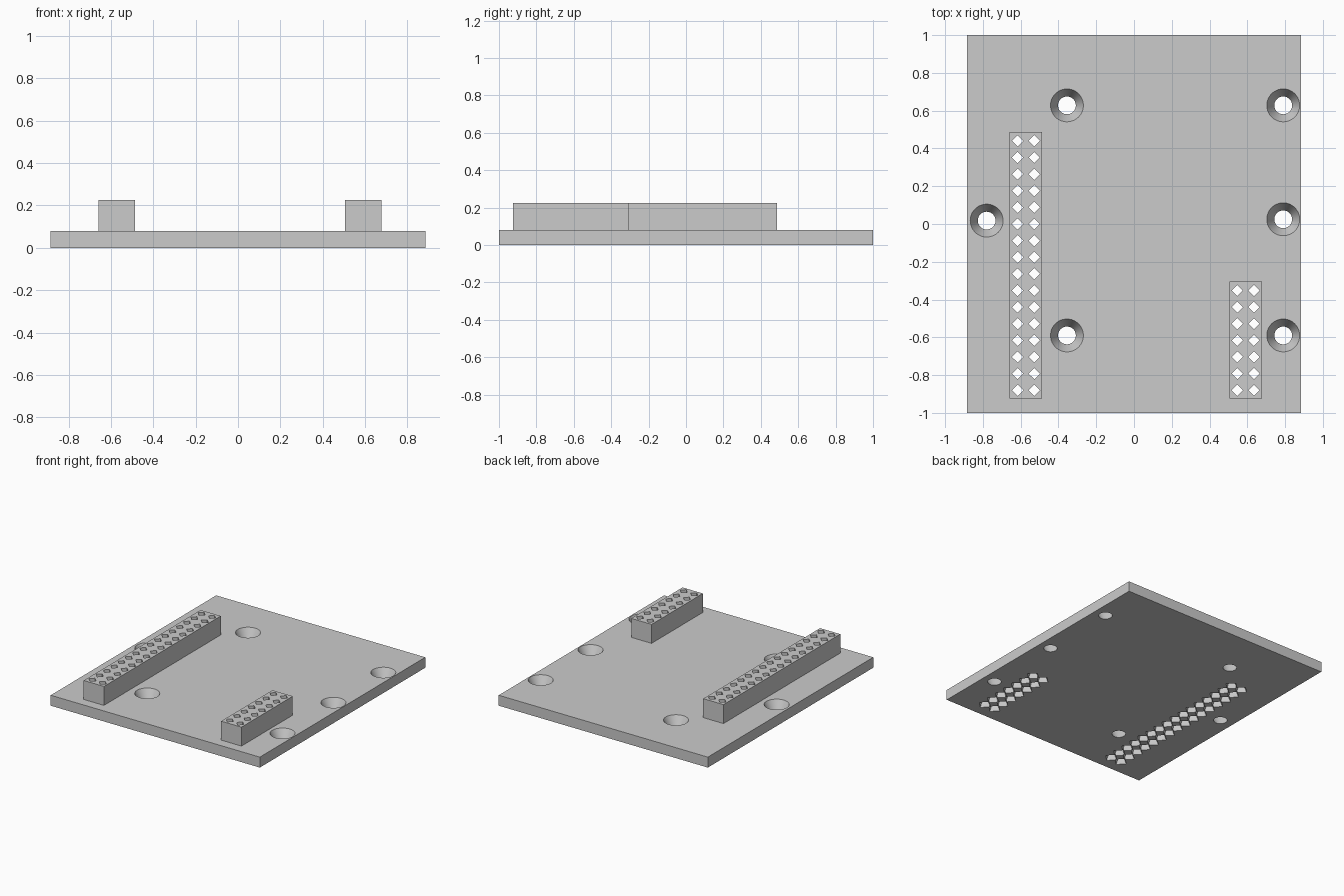
import bpy
import bmesh
from math import radians, cos, sin, tau

old = bpy.data.objects.get("Cube")
if old:
    bpy.data.objects.remove(old, do_unlink=True)

PLATE_TOP, HEADER_TOP = 0.08, 0.225
PITCH = 0.088

grey = bpy.data.materials.new("plain grey")
grey.use_nodes = True
colour = (0.6, 0.6, 0.6, 1)
grey.diffuse_color = colour
grey.node_tree.nodes["Principled BSDF"].inputs["Base Color"].default_value = colour


def finish(name, bm):
    bmesh.ops.recalc_face_normals(bm, faces=bm.faces)
    mesh = bpy.data.meshes.new(name)
    bm.to_mesh(mesh)
    bm.free()
    mesh.materials.append(grey)
    obj = bpy.data.objects.new(name, mesh)
    bpy.context.collection.objects.link(obj)
    return obj


def box(name, x0, x1, y0, y1, z0, z1):
    bm = bmesh.new()
    bmesh.ops.create_cube(bm, size=1)
    for v in bm.verts:
        v.co = ((x0 + x1) / 2 + v.co.x * (x1 - x0),
                (y0 + y1) / 2 + v.co.y * (y1 - y0),
                (z0 + z1) / 2 + v.co.z * (z1 - z0))
    return finish(name, bm)


def hole_cutter(name, centres, profile, sides):
    """Closed turned solids, one at each centre; profile lists (radius, z)."""
    bm = bmesh.new()
    for cx, cy in centres:
        rings = [[bm.verts.new((cx + r * cos(tau * i / sides),
                                cy + r * sin(tau * i / sides), z))
                  for i in range(sides)] for r, z in profile]
        for low, high in zip(rings, rings[1:]):
            for i in range(sides):
                j = (i + 1) % sides
                bm.faces.new((low[i], low[j], high[j], high[i]))
        bm.faces.new(rings[0][::-1])
        bm.faces.new(rings[-1])
    obj = finish(name, bm)
    obj.hide_render = True
    return obj


def cut(obj, cutter):
    mod = obj.modifiers.new("holes", 'BOOLEAN')
    mod.operation = 'DIFFERENCE'
    mod.solver = 'EXACT'
    mod.use_self = True
    mod.object = cutter
    bpy.ops.object.select_all(action='DESELECT')
    obj.select_set(True)
    bpy.context.view_layer.objects.active = obj
    bpy.ops.object.modifier_apply(modifier=mod.name)


# Base plate and the two pin headers
plate = box("base_plate", -0.885, 0.885, -1, 1, 0, PLATE_TOP)
long_header = box("long_pin_header", -0.658, -0.487, -0.925, 0.487, PLATE_TOP, HEADER_TOP)
short_header = box("short_pin_header", 0.505, 0.677, -0.925, -0.305, PLATE_TOP, HEADER_TOP)

# Tapered screw holes
screws = [(-0.355, 0.628), (0.79, 0.628), (-0.78, 0.018),
          (0.79, 0.025), (-0.355, -0.59), (0.79, -0.59)]
slope = (0.087 - 0.047) / PLATE_TOP
screw_cutter = hole_cutter(
    "screw_hole_cutter", screws,
    [(0.047 - slope * 0.02, -0.02), (0.087 + slope * 0.02, PLATE_TOP + 0.02)], 64)
cut(plate, screw_cutter)

# Diamond pin holes, flared at the underside
pin_profile = [(0.06, -0.02), (0.03, 0.04), (0.03, HEADER_TOP + 0.05)]
cutters = [screw_cutter]
for header, first_x, rows in ((long_header, -0.616, 16), (short_header, 0.547, 7)):
    pins = [(first_x + c * PITCH, -0.88 + r * PITCH)
            for r in range(rows) for c in range(2)]
    cutter = hole_cutter("pin_hole_cutter", pins, pin_profile, 4)
    cut(plate, cutter)
    cut(header, cutter)
    cutters.append(cutter)

for cutter in cutters:
    bpy.data.objects.remove(cutter, do_unlink=True)

# Smooth screw holes, crisp edges elsewhere
bpy.ops.object.select_all(action='DESELECT')
plate.select_set(True)
bpy.context.view_layer.objects.active = plate
bpy.ops.object.shade_smooth_by_angle(angle=radians(20))
